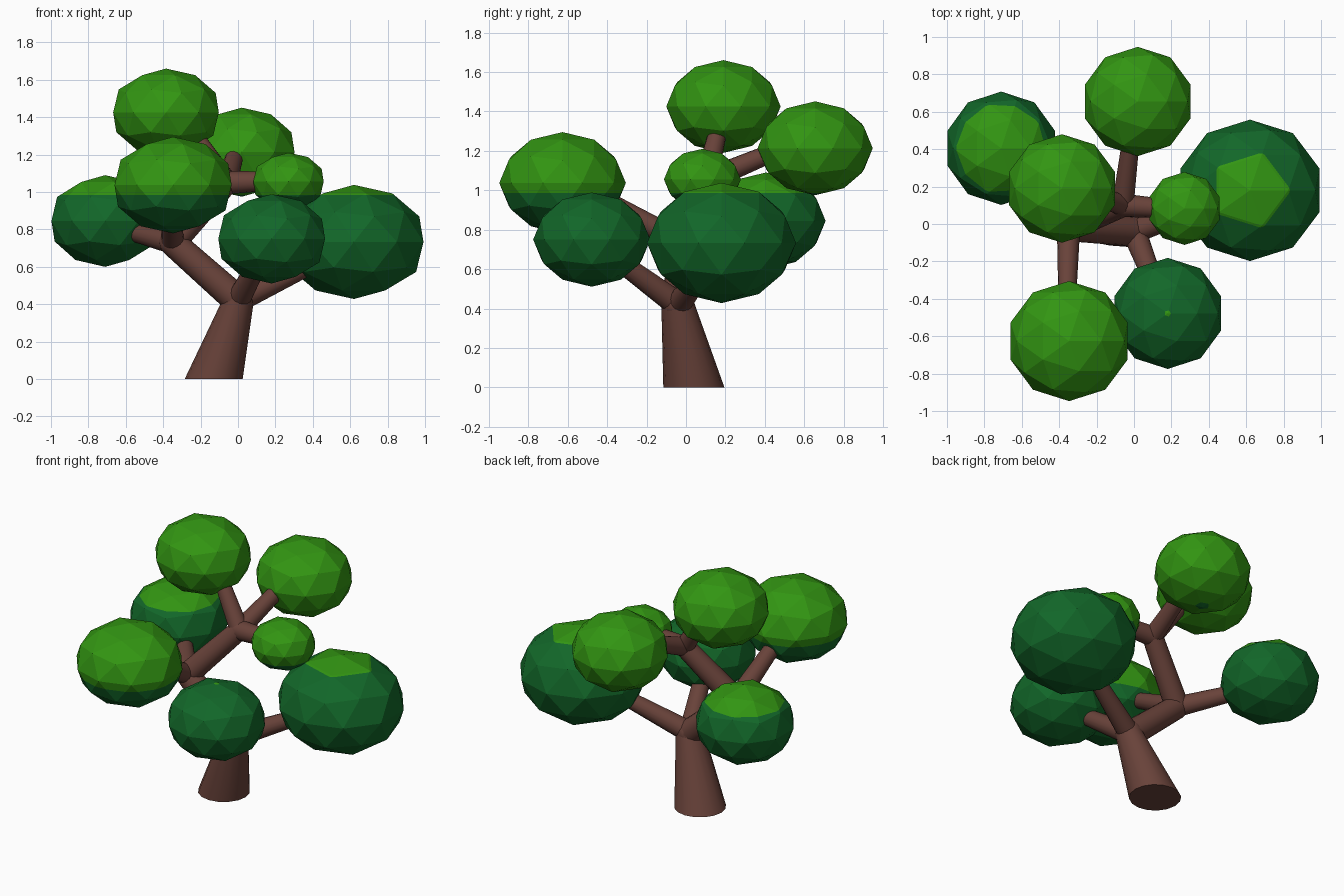
import bpy, bmesh, math
from mathutils import Vector, Matrix

if "Cube" in bpy.data.objects:
    bpy.data.objects.remove(bpy.data.objects["Cube"])

SPLIT_Z = 0.985  # leaves are light above this height, dark below


def material(name, rgb):
    m = bpy.data.materials.new(name)
    m.diffuse_color = (*rgb, 1)
    m.use_nodes = True
    m.node_tree.nodes["Principled BSDF"].inputs["Base Color"].default_value = m.diffuse_color
    return m


bark = material("bark_brown", (0.14, 0.055, 0.042))
light = material("light_leaf_green", (0.032, 0.30, 0.006))
dark = material("dark_leaf_green", (0.006, 0.135, 0.022))


def add_object(name, bm, mats):
    mesh = bpy.data.meshes.new(name)
    bm.to_mesh(mesh)
    bm.free()
    for m in mats:
        mesh.materials.append(m)
    ob = bpy.data.objects.new(name, mesh)
    bpy.context.collection.objects.link(ob)
    return ob


def limb(name, a, b, r1, r2, knob=True, level=False):
    """Tapered round limb from a to b, with an optional rounded joint at b."""
    a, b = Vector(a), Vector(b)
    d = b - a
    bm = bmesh.new()
    rot = d.to_track_quat('Z', 'Y').to_matrix().to_4x4()
    if level:  # horizontal end rings, sheared along the limb
        rot = Matrix.Identity(4)
    geo = bmesh.ops.create_cone(bm, cap_ends=True, segments=16, radius1=r1,
                                radius2=r2, depth=d.length)
    if level:
        for v in geo['verts']:
            t = v.co.z / d.length
            v.co = Vector((v.co.x + d.x * t, v.co.y + d.y * t, d.z * t))
    bmesh.ops.transform(bm, matrix=Matrix.Translation((a + b) / 2) @ rot,
                        verts=geo['verts'])
    if knob:
        bmesh.ops.create_uvsphere(bm, u_segments=16, v_segments=8, radius=r2,
                                  matrix=Matrix.Translation(b) @ rot)
    ob = add_object(name, bm, [bark])
    bpy.context.view_layer.objects.active = ob
    ob.select_set(True)
    bpy.ops.object.shade_smooth_by_angle(angle=math.radians(40))
    ob.select_set(False)


def leaves(name, centre, rx, ry, rz):
    """Faceted, flattened leaf ball, cut into two greens at the split height."""
    bm = bmesh.new()
    bmesh.ops.create_icosphere(bm, subdivisions=2, radius=1)
    bmesh.ops.transform(
        bm, verts=bm.verts,
        matrix=Matrix.Translation(centre) @ Matrix.Diagonal((rx / 0.96, ry, rz, 1)))
    bmesh.ops.bisect_plane(bm, geom=bm.verts[:] + bm.edges[:] + bm.faces[:],
                           plane_co=(0, 0, SPLIT_Z), plane_no=(0, 0, 1))
    for f in bm.faces:
        f.material_index = 0 if f.calc_center_median().z > SPLIT_Z else 1
    add_object(name, bm, [light, dark])


# Trunk and branches
fork = (0, -0.04, 0.42)
left_fork = (-0.35, -0.02, 0.73)
top_fork = (-0.06, 0.1, 1.05)
limb("trunk", (-0.13, 0.04, 0), fork, 0.155, 0.085, level=True)
limb("left_branch", fork, left_fork, 0.08, 0.072)
limb("upper_branch", left_fork, top_fork, 0.072, 0.062)
limb("right_branch", fork, (0.5, 0.14, 0.66), 0.065, 0.042, False)
limb("front_right_branch", fork, (0.15, -0.42, 0.70), 0.065, 0.045, False)
limb("back_left_branch", left_fork, (-0.62, 0.32, 0.80), 0.062, 0.045, False)
limb("front_left_branch", left_fork, (-0.36, -0.55, 1.03), 0.062, 0.042, False)
limb("back_branch", top_fork, (0.0, 0.58, 1.25), 0.058, 0.042, False)
limb("crown_branch", top_fork, (-0.28, 0.18, 1.37), 0.058, 0.042, False)
limb("small_branch", top_fork, (0.2, 0.08, 1.06), 0.062, 0.05, False)

# Leaf balls
leaves("right_leaves", (0.62, 0.18, 0.733), 0.375, 0.378, 0.305)
leaves("back_left_leaves", (-0.71, 0.405, 0.845), 0.29, 0.303, 0.245)
leaves("crown_leaves", (-0.385, 0.19, 1.425), 0.285, 0.29, 0.235)
leaves("back_leaves", (0.02, 0.655, 1.213), 0.285, 0.292, 0.238)
leaves("front_left_leaves", (-0.347, -0.626, 1.037), 0.316, 0.321, 0.258)
leaves("front_right_leaves", (0.18, -0.478, 0.75), 0.288, 0.297, 0.239)
leaves("small_leaves", (0.27, 0.083, 1.055), 0.19, 0.195, 0.155)
